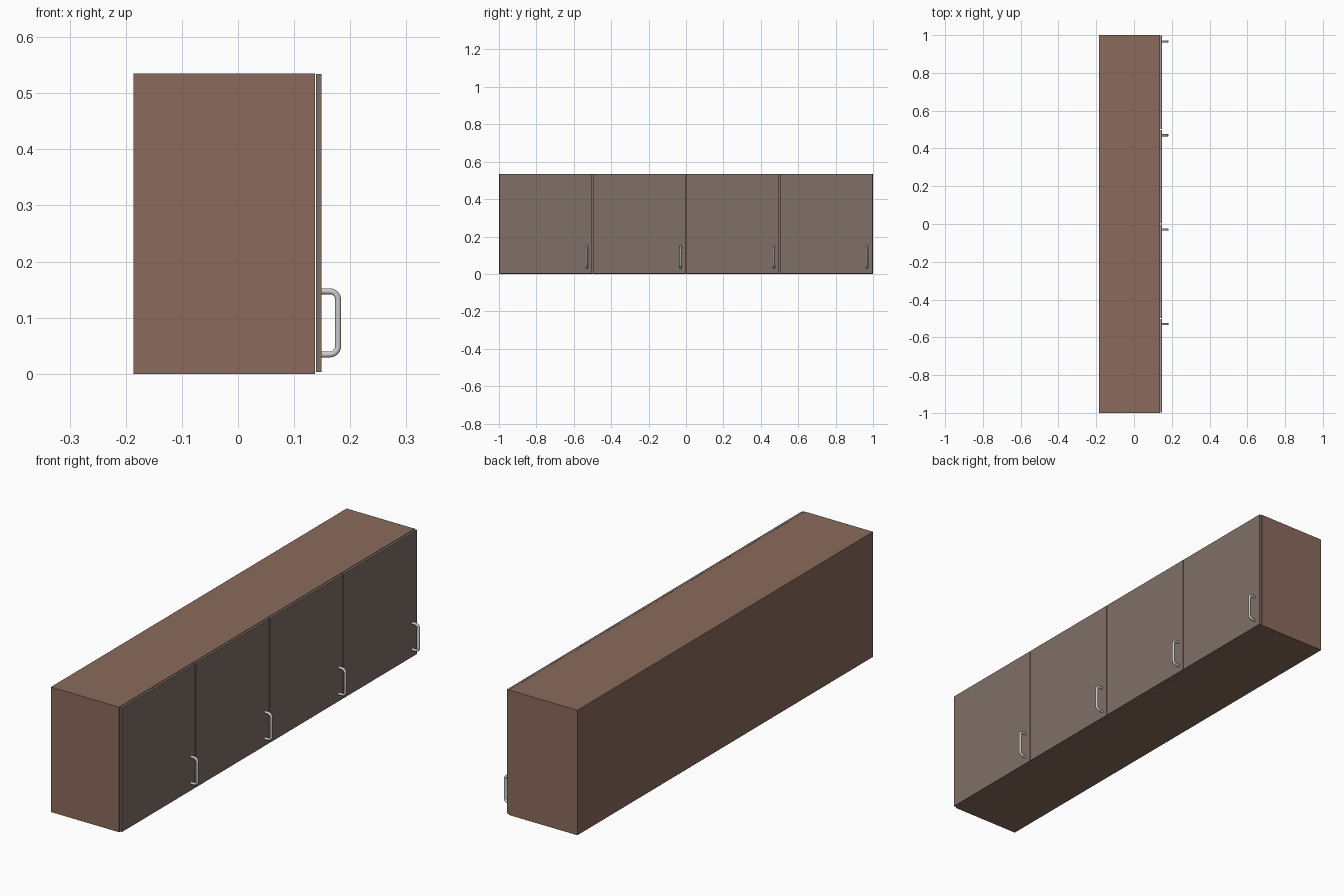
import bpy
from math import sin, cos, pi

if "Cube" in bpy.data.objects:
    bpy.data.objects.remove(bpy.data.objects["Cube"])


def material(name, color):
    m = bpy.data.materials.new(name)
    m.diffuse_color = (*color, 1)
    m.use_nodes = True
    m.node_tree.nodes["Principled BSDF"].inputs["Base Color"].default_value = m.diffuse_color
    return m


def box(name, lo, hi, mat):
    bpy.ops.mesh.primitive_cube_add(size=1, location=[(a + b) / 2 for a, b in zip(lo, hi)])
    ob = bpy.context.object
    ob.name = name
    ob.scale = [b - a for a, b in zip(lo, hi)]
    bpy.ops.object.transform_apply(location=False, rotation=False, scale=True)
    ob.data.materials.append(mat)
    return ob


def handle(name, y):
    # D-shaped pull: two stubs, rounded corners, straight grip
    x0, x1, z0, z1, r = 0.146, 0.1785, 0.0345, 0.147, 0.015
    pts = [(x0, z0)]
    for cx, cz, start in ((x1 - r, z0 + r, -pi / 2), (x1 - r, z1 - r, 0)):
        for i in range(7):
            a = start + i * pi / 12
            pts.append((cx + r * cos(a), cz + r * sin(a)))
    pts.append((x0, z1))
    cu = bpy.data.curves.new(name, 'CURVE')
    cu.dimensions = '3D'
    cu.bevel_depth = 0.0055
    cu.bevel_resolution = 3
    cu.use_fill_caps = True
    sp = cu.splines.new('POLY')
    sp.points.add(len(pts) - 1)
    for p, (x, z) in zip(sp.points, pts):
        p.co = (x, y, z, 1)
    sp.use_smooth = True
    ob = bpy.data.objects.new(name, cu)
    bpy.context.collection.objects.link(ob)


body_mat = material("brown_wood", (0.26, 0.145, 0.107))
door_mat = material("grey_brown_wood", (0.21, 0.16, 0.135))

# Cabinet body
box("cabinet_body", (-0.186, -1, 0), (0.137, 1, 0.535), body_mat)

# Four doors with thin gaps, each with a handle near its lower corner
for i, hy in enumerate((-0.53, -0.03, 0.47, 0.967)):
    y0 = -1 + i * 0.5
    box(f"door_{i + 1}", (0.139, y0 + 0.002, 0.003), (0.149, y0 + 0.498, 0.534), door_mat)
    handle(f"handle_{i + 1}", hy)
